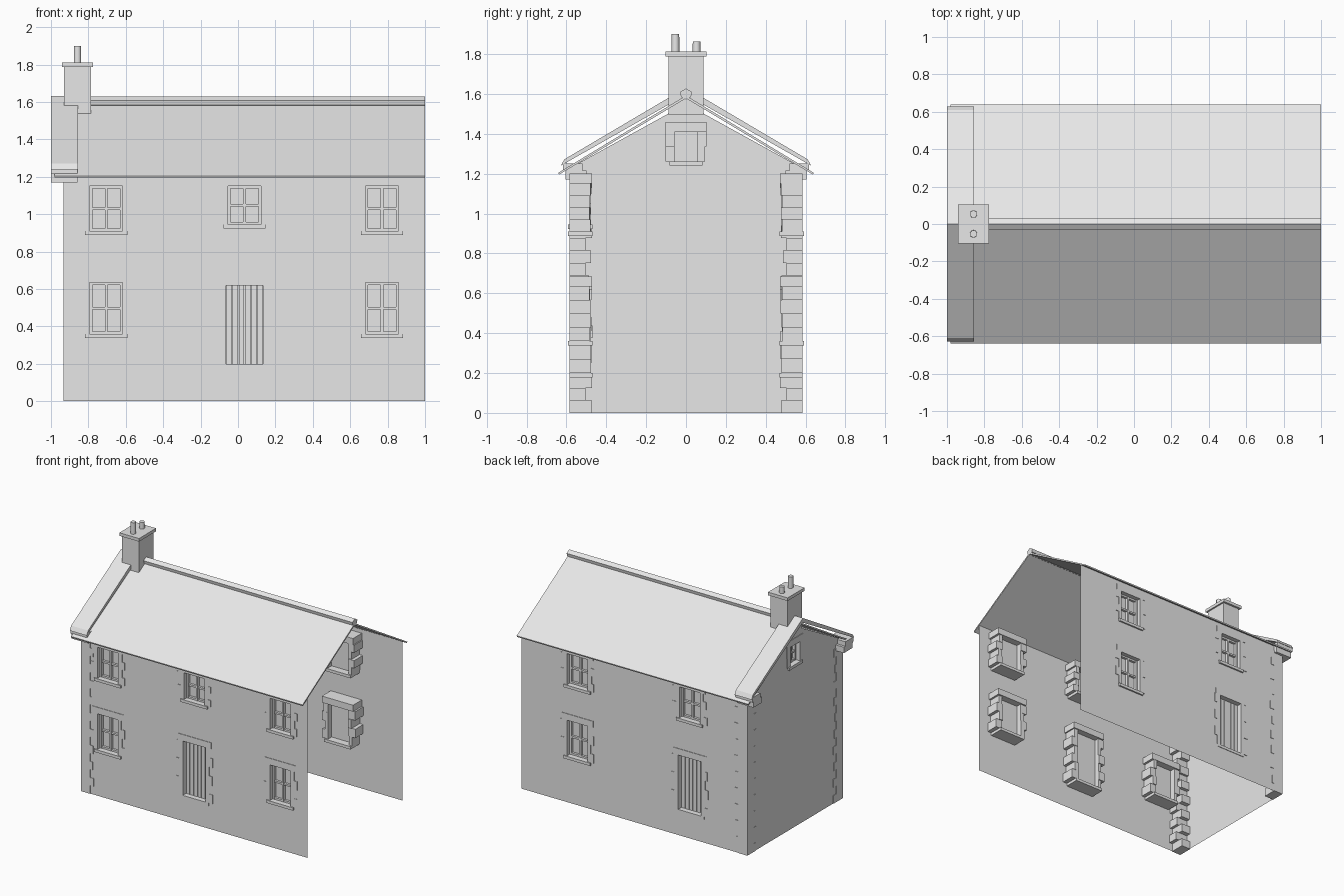
import bpy, bmesh, math, random
from mathutils import Matrix, Vector

random.seed(4)
old = bpy.data.objects.get("Cube")
if old:
    bpy.data.objects.remove(old)

GREY = (0.8, 0.8, 0.8, 1)
mat = bpy.data.materials.new("plain grey")
mat.use_nodes = True
mat.diffuse_color = GREY
mat.node_tree.nodes["Principled BSDF"].inputs["Base Color"].default_value = GREY


def finish(name, bm, matrix=Matrix()):
    mesh = bpy.data.meshes.new(name)
    bm.to_mesh(mesh)
    bm.free()
    mesh.materials.append(mat)
    ob = bpy.data.objects.new(name, mesh)
    ob.matrix_world = matrix
    bpy.context.collection.objects.link(ob)
    return ob


def box(bm, x0, x1, y0, y1, z0, z1):
    size = Matrix.Diagonal((x1 - x0, y1 - y0, z1 - z0, 1))
    mid = Vector((x0 + x1, y0 + y1, z0 + z1)) / 2
    bmesh.ops.create_cube(bm, size=1, matrix=Matrix.Translation(mid) @ size)


def prism(name, half, x0, x1):
    """Extrude a y-z outline, mirrored about y = 0, along x."""
    bm = bmesh.new()
    outline = half + [(-y, z) for y, z in reversed(half) if y > 0]
    face = bm.faces.new([bm.verts.new((x0, y, z)) for y, z in outline])
    new = bmesh.ops.extrude_face_region(bm, geom=[face])["geom"]
    bmesh.ops.translate(bm, vec=(x1 - x0, 0, 0),
                        verts=[v for v in new if isinstance(v, bmesh.types.BMVert)])
    bmesh.ops.recalc_face_normals(bm, faces=bm.faces)
    return finish(name, bm)


def wall(name, outline, holes, place):
    """Sheet wall in local x-z, outside towards local -y, with openings cut out."""
    bm = bmesh.new()
    bm.faces.new([bm.verts.new((x, 0, z)) for x, z in outline])
    for x0, x1, z0, z1 in holes:
        for co, no in (((x0, 0, 0), (1, 0, 0)), ((x1, 0, 0), (1, 0, 0)),
                       ((0, 0, z0), (0, 0, 1)), ((0, 0, z1), (0, 0, 1))):
            geom = bm.verts[:] + bm.edges[:] + bm.faces[:]
            bmesh.ops.bisect_plane(bm, geom=geom, plane_co=co, plane_no=no)
    gone = []
    for f in bm.faces:
        c = f.calc_center_median()
        if any(x0 < c.x < x1 and z0 < c.z < z1 for x0, x1, z0, z1 in holes):
            gone.append(f)
    bmesh.ops.delete(bm, geom=gone, context='FACES')
    finish(name, bm, place)


PROUD, DEEP = -0.004, 0.1


def surround(name, hole, place, sill, small=False):
    """Jamb stones, lintel and sill around one opening."""
    x0, x1, z0, z1 = hole
    bm = bmesh.new()
    count = 2 if small else max(4, round((z1 - z0) / 0.065))
    step = (z1 - z0) / count
    for i in range(count):
        for side, edge in ((-1, x0), (1, x1)):
            width = 0.042 if small else (0.03, 0.055)[(i + (side > 0)) % 2]
            width += random.uniform(-0.005, 0.005)
            a, b = sorted((edge, edge + side * width))
            box(bm, a, b, PROUD, DEEP + random.uniform(-0.006, 0.006),
                z0 + i * step, z0 + (i + 1) * step)
    box(bm, x0 - 0.045, x1 + 0.045, PROUD, DEEP + 0.008, z1, z1 + 0.05)
    out = -0.012 if sill else PROUD
    box(bm, x0 - 0.025, x1 + 0.025, out, DEEP + 0.01, z0 - 0.022, z0)
    finish(name + "_surround", bm, place)


def window(name, hole, place):
    """Glass sheet with an outer frame and a cross of glazing bars."""
    x0, x1, z0, z1 = hole
    cx, cz, t = (x0 + x1) / 2, (z0 + z1) / 2, 0.014
    bm = bmesh.new()
    box(bm, x0, x1, 0.048, 0.054, z0, z1)
    for a, b in ((x0, x0 + t), (cx - t / 2, cx + t / 2), (x1 - t, x1)):
        box(bm, a, b, 0.028, 0.05, z0, z1)
    for a, b in ((z0, z0 + t), (cz - t / 2, cz + t / 2), (z1 - t, z1)):
        box(bm, x0, x1, 0.03, 0.05, a, b)
    finish(name + "_window", bm, place)


def door(name, hole, place):
    """Boarded door of upright planks."""
    x0, x1, z0, z1 = hole
    bm = bmesh.new()
    box(bm, x0, x1, 0.048, 0.06, z0, z1)
    pitch = (x1 - x0) / 6
    for i in range(6):
        a = x0 + i * pitch
        box(bm, a + 0.002, a + pitch - 0.002, 0.036, 0.05, z0, z1)
    finish(name + "_door", bm, place)


def dress(name, holes, doorway, place, small=False):
    for i, hole in enumerate(holes):
        label = f"{name}_{i + 1}"
        surround(label, hole, place, True, small)
        window(label, hole, place)
    if doorway:
        surround(name + "_door", doorway, place, False)
        door(name, doorway, place)


def opening(x, z0, z1, half=0.088):
    return (x - half, x + half, z0, z1)


LOW, HIGH = (0.36, 0.635), (0.91, 1.15)
END, SIDE, EAVE = -0.93, 0.58, 1.23

# Front wall
place = Matrix.Translation((0, -SIDE, 0))
holes = [opening(x, *LOW) for x in (-0.705, 0.77)]
holes += [opening(x, *HIGH) for x in (-0.705, 0.77)] + [opening(0.035, 0.945, 1.15)]
doorway = opening(0.035, 0.2, 0.62, 0.098)
wall("front_wall", [(END, 0), (1, 0), (1, EAVE), (END, EAVE)], holes + [doorway], place)
dress("front", holes, doorway, place)

# Back wall, turned half round so its local x runs the other way
place = Matrix.Translation((0, SIDE, 0)) @ Matrix.Rotation(math.pi, 4, 'Z')
holes = [opening(-0.52, *LOW), opening(-0.52, *HIGH), opening(0.44, *HIGH)]
doorway = opening(0.44, 0.2, 0.62, 0.098)
wall("back_wall", [(-1, 0), (-END, 0), (-END, EAVE), (-1, EAVE)], holes + [doorway], place)
dress("back", holes, doorway, place)

# Gable wall
place = Matrix.Translation((END, 0, 0)) @ Matrix.Rotation(-math.pi / 2, 4, 'Z')
holes = [opening(0, 1.262, 1.41, 0.057)]
wall("gable_wall", [(-SIDE, 0), (SIDE, 0), (SIDE, EAVE), (0, 1.55), (-SIDE, EAVE)],
     holes, place)
dress("gable", holes, None, place, small=True)

# Corner stones, long and short in turn
for name, s in (("front_quoins", -1), ("back_quoins", 1)):
    bm = bmesh.new()
    count = 19
    step = 1.19 / count
    for i in range(count):
        long, short = 0.1 + random.uniform(-0.008, 0.012), 0.075
        along, across = (long, short) if i % 2 else (short, long)
        a, b = sorted((s * (SIDE + 0.004), s * (SIDE - across)))
        box(bm, END - 0.004, END + along, a, b, i * step, (i + 1) * step)
    finish(name, bm)

# Roof, ridge tiles and gable coping
prism("roof", [(0, 1.592), (0.64, 1.205), (0.637, 1.195), (0, 1.578)], -0.98, 1)
prism("ridge_tiles", [(0, 1.628), (0.03, 1.609), (0.025, 1.585), (0, 1.572)], END, 1)
prism("coping", [(0, 1.632), (0.61, 1.272), (0.628, 1.24), (0, 1.596)], -1, -0.855)

# Kneeler stones under the coping ends
for name, s in (("front_kneeler", -1), ("back_kneeler", 1)):
    bm = bmesh.new()
    a, b = sorted((s * 0.5, s * 0.605))
    box(bm, -1, -0.858, a, b, 1.17, 1.215)
    a, b = sorted((s * 0.52, s * 0.618))
    box(bm, -1, -0.858, a, b, 1.215, 1.25)
    finish(name, bm)

# Chimney stack, cap and pots
bm = bmesh.new()
box(bm, END, -0.786, -0.088, 0.088, 1.495, 1.79)
finish("chimney_stack", bm)
bm = bmesh.new()
box(bm, -0.942, -0.774, -0.104, 0.104, 1.788, 1.812)
finish("chimney_cap", bm)
for name, y, top in (("tall_pot", -0.053, 1.9), ("short_pot", 0.053, 1.862)):
    bm = bmesh.new()
    bmesh.ops.create_cone(bm, cap_ends=True, segments=16, radius1=0.02, radius2=0.019,
                          depth=top - 1.8,
                          matrix=Matrix.Translation((-0.858, y, (top + 1.8) / 2)))
    pot = finish(name, bm)
    bpy.ops.object.select_all(action='DESELECT')
    pot.select_set(True)
    bpy.context.view_layer.objects.active = pot
    bpy.ops.object.shade_smooth_by_angle()
